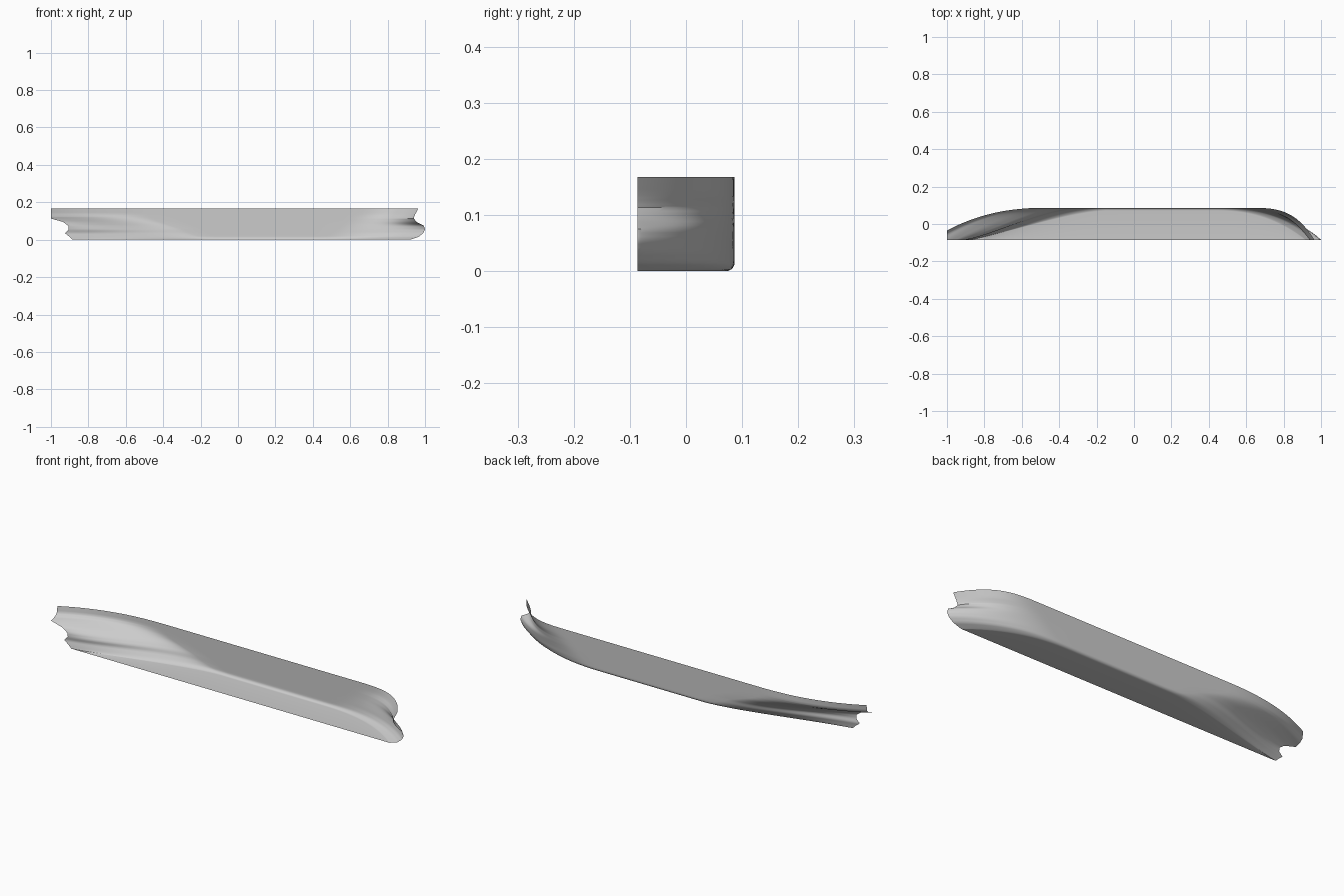
import bpy, bmesh, math

cube = bpy.data.objects.get("Cube")
if cube:
    bpy.data.objects.remove(cube, do_unlink=True)

HALF_BEAM = 0.173
BILGE = 0.015
END_COLS, MID_COLS = 30, 8

# Waterline shape by height:
# z, stern x, stern half breadth, aft shoulder x, fullness, hollow,
# stem x, fore shoulder x, fullness, bulb
KEYS = [
    (0.0, -.885, 0, -.15, 1.3, .3, .92, .42, 2.4, 0),
    (.015, -.9, 0, -.2, 1.4, .4, .965, .46, 2.4, .6),
    (.035, -.925, 0, -.26, 1.5, .5, .99, .5, 2.3, 1),
    (.055, -.905, 0, -.3, 1.5, .5, 1, .53, 2.2, 1),
    (.075, -.908, 0, -.36, 1.6, .4, .993, .55, 2.3, .8),
    (.095, -.935, 0, -.42, 1.8, .2, .955, .56, 2.7, .2),
    (.113, -1, 0, -.46, 1.9, 0, .94, .57, 3, 0),
    (.122, -1, .032, -.47, 2, 0, .942, .58, 3.1, 0),
    (.135, -1, .046, -.48, 2.2, 0, .947, .59, 3.3, 0),
    (.168, -1, .052, -.46, 2.35, 0, .965, .6, 3.5, 0),
]


def shape_at(z):
    for a, b in zip(KEYS, KEYS[1:]):
        if z <= b[0]:
            t = (z - a[0]) / (b[0] - a[0])
            return [p + (q - p) * t for p, q in zip(a, b)]
    return KEYS[-1]


def waterline(z):
    """Points (x, half breadth) from stern to stem."""
    _, xs, b0, xa, pa, hollow, xb, xf, pb, bulb = shape_at(z)
    rise = max(0, BILGE - z)
    beam = HALF_BEAM - BILGE + math.sqrt(BILGE ** 2 - rise ** 2)
    pts = []
    for i in range(END_COLS):
        t = (i / END_COLS) ** 1.3
        full = 1 - (1 - t) ** pa
        fine = t * t * (3 - 2 * t)
        f = full + (fine - full) * hollow
        pts.append((xs + (xa - xs) * t, b0 + (beam - b0) * f))
    for i in range(MID_COLS):
        pts.append((xa + (xf - xa) * i / MID_COLS, beam))
    for i in range(END_COLS + 1):
        t = (1 - i / END_COLS) ** 1.7
        b = beam * (1 - (1 - t) ** pb)
        b += bulb * .02 * math.sqrt(t) * (1 - t) ** 4
        pts.append((xb + (xf - xb) * t, b))
    return pts


# Levels: dense through the bilge and at every key height
levels = [BILGE * (1 - math.cos(math.pi * i / 12)) for i in range(6)]
for a, b in zip(KEYS[1:], KEYS[2:]):
    levels += [a[0] + (b[0] - a[0]) * k / 3 for k in range(3)]
levels.append(KEYS[-1][0])

# Half hull shell, open at the deck, transom and centreline
bm = bmesh.new()
y0 = -HALF_BEAM / 2
rows = [[bm.verts.new((x, y0, 0)) for x, b in waterline(0)]]
for z in levels:
    rows.append([bm.verts.new((x, y0 + b, z)) for x, b in waterline(z)])
for low, high in zip(rows, rows[1:]):
    for i in range(len(low) - 1):
        bm.faces.new((low[i + 1], low[i], high[i], high[i + 1]))
bmesh.ops.remove_doubles(bm, verts=bm.verts, dist=1e-5)
bmesh.ops.recalc_face_normals(bm, faces=bm.faces)
# Turn the shell outward
if sum(f.normal.y * f.calc_area() for f in bm.faces) < 0:
    bmesh.ops.reverse_faces(bm, faces=bm.faces)

mesh = bpy.data.meshes.new("half_hull")
bm.to_mesh(mesh)
bm.free()
hull = bpy.data.objects.new("half_hull", mesh)
bpy.context.collection.objects.link(hull)

grey = bpy.data.materials.new("hull_grey")
grey.use_nodes = True
color = (.6, .6, .6, 1)
grey.diffuse_color = color
grey.node_tree.nodes["Principled BSDF"].inputs["Base Color"].default_value = color
mesh.materials.append(grey)

bpy.context.view_layer.objects.active = hull
hull.select_set(True)
bpy.ops.object.shade_smooth_by_angle(angle=math.radians(40))
